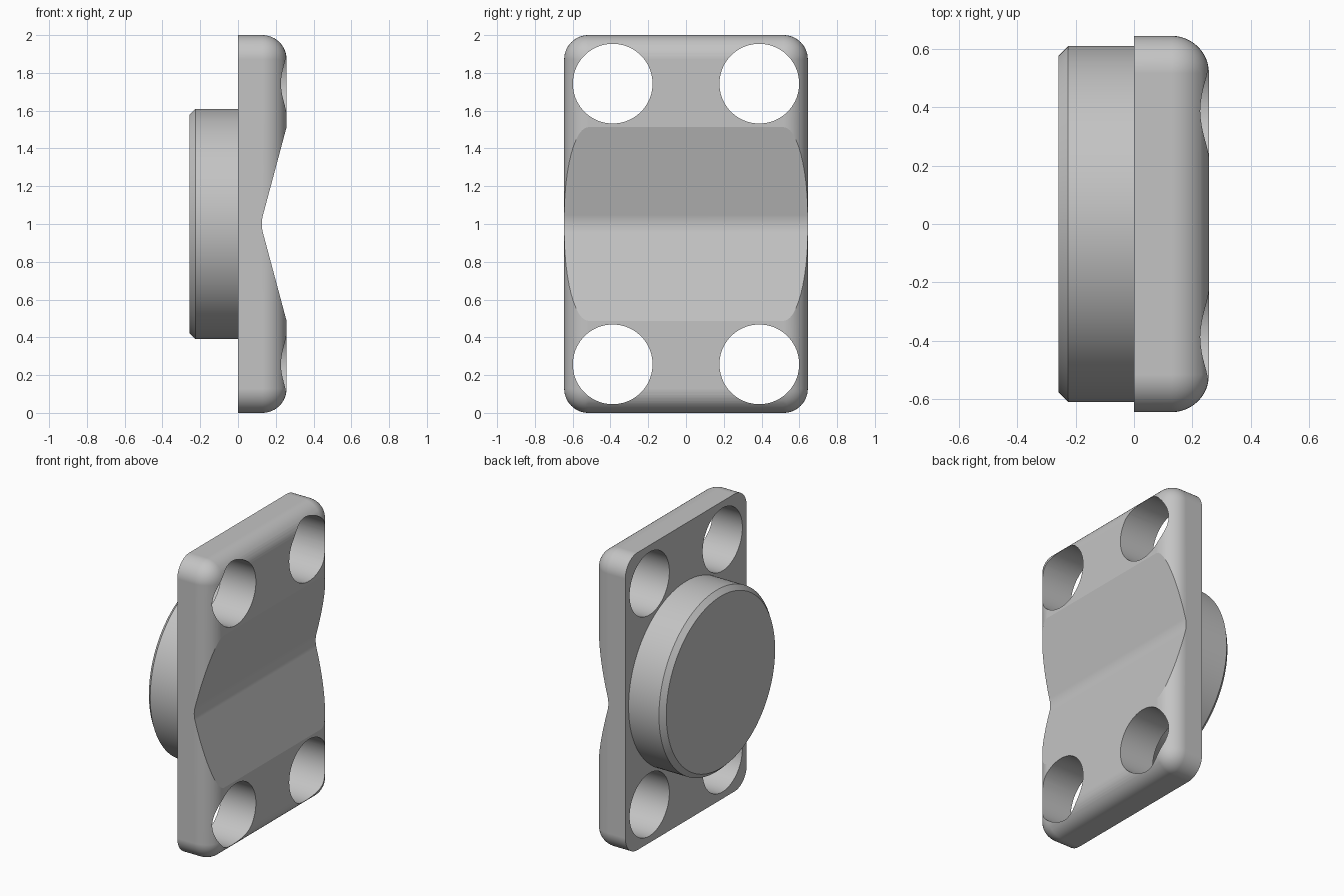
import bpy, bmesh, math
from mathutils import Matrix, Vector

cube = bpy.data.objects.get("Cube")
if cube:
    bpy.data.objects.remove(cube, do_unlink=True)

THICK, HALF_Y, HEIGHT, FILLET = 0.257, 0.645, 2.0, 0.128
HOLE_Y, HOLE_Z, HOLE_R = 0.388, 0.743, 0.211
MID = HEIGHT / 2

grey = bpy.data.materials.new("light_grey")
grey.use_nodes = True
grey.diffuse_color = (0.55, 0.55, 0.55, 1)
grey.node_tree.nodes["Principled BSDF"].inputs["Base Color"].default_value = (0.55, 0.55, 0.55, 1)


def to_object(name, bm):
    bmesh.ops.recalc_face_normals(bm, faces=bm.faces)
    mesh = bpy.data.meshes.new(name)
    bm.to_mesh(mesh)
    bm.free()
    mesh.materials.append(grey)
    obj = bpy.data.objects.new(name, mesh)
    bpy.context.collection.objects.link(obj)
    return obj


def disc(name, radius, x0, x1, y, z, segments):
    """Cylinder lying along x."""
    bm = bmesh.new()
    place = Matrix.Translation(((x0 + x1) / 2, y, z)) @ Matrix.Rotation(math.pi / 2, 4, "Y")
    bmesh.ops.create_cone(bm, cap_ends=True, segments=segments, radius1=radius,
                          radius2=radius, depth=x1 - x0, matrix=place)
    return to_object(name, bm)


def activate(obj):
    bpy.ops.object.select_all(action="DESELECT")
    obj.select_set(True)
    bpy.context.view_layer.objects.active = obj


def cut(obj, cutter):
    mod = obj.modifiers.new("cut", "BOOLEAN")
    mod.operation, mod.solver, mod.object = "DIFFERENCE", "EXACT", cutter
    activate(obj)
    bpy.ops.object.modifier_apply(modifier=mod.name)
    bpy.data.objects.remove(cutter, do_unlink=True)


def smooth(obj, degrees):
    activate(obj)
    bpy.ops.object.shade_smooth_by_angle(angle=math.radians(degrees))
    obj.modifiers.new("even_normals", "WEIGHTED_NORMAL").keep_sharp = True


# Plate: block with rounded corners and a fillet all round its outer (+x) face
bm = bmesh.new()
bmesh.ops.create_cube(bm, size=1, matrix=Matrix.Translation((THICK / 2, 0, MID))
                      @ Matrix.Diagonal((THICK, 2 * HALF_Y, HEIGHT, 1)))
rounded = [e for e in bm.edges if max(v.co.x for v in e.verts) > THICK / 2]
bmesh.ops.bevel(bm, geom=rounded, offset=FILLET, segments=12, profile=0.5, affect="EDGES")
plate = to_object("plate", bm)

# Shallow V groove across the outer face, with a rounded root
SLOPE, ROOT_R, ROOT_X, REACH = math.radians(15), 0.18, 0.126, 0.9
profile = []
for i in range(9):
    a = SLOPE * (i / 4 - 1)
    profile.append((ROOT_X + ROOT_R * (1 - math.cos(a)), ROOT_R * math.sin(a)))
end_x = profile[-1][0] + (REACH - profile[-1][1]) * math.tan(SLOPE)
profile = [(end_x, -REACH)] + profile + [(end_x, REACH)]
bm = bmesh.new()
face = bm.faces.new([bm.verts.new((x, -1, MID + z)) for x, z in profile])
sweep = bmesh.ops.extrude_face_region(bm, geom=[face])["geom"]
bmesh.ops.translate(bm, vec=Vector((0, 2, 0)),
                    verts=[g for g in sweep if isinstance(g, bmesh.types.BMVert)])
cut(plate, to_object("groove_cutter", bm))

# Four bolt holes
for sy in (-1, 1):
    for sz in (-1, 1):
        cut(plate, disc("hole_cutter", HOLE_R, -0.2, 0.5, sy * HOLE_Y, MID + sz * HOLE_Z, 72))
smooth(plate, 11)

# Round boss on the back with a chamfered rim
boss = disc("boss", 0.61, -0.258, 0, 0, MID, 128)
bm = bmesh.new()
bm.from_mesh(boss.data)
rim = [e for e in bm.edges if all(v.co.x < -0.2 for v in e.verts)]
bmesh.ops.bevel(bm, geom=rim, offset=0.032, segments=1, affect="EDGES")
bm.to_mesh(boss.data)
bm.free()
smooth(boss, 30)
